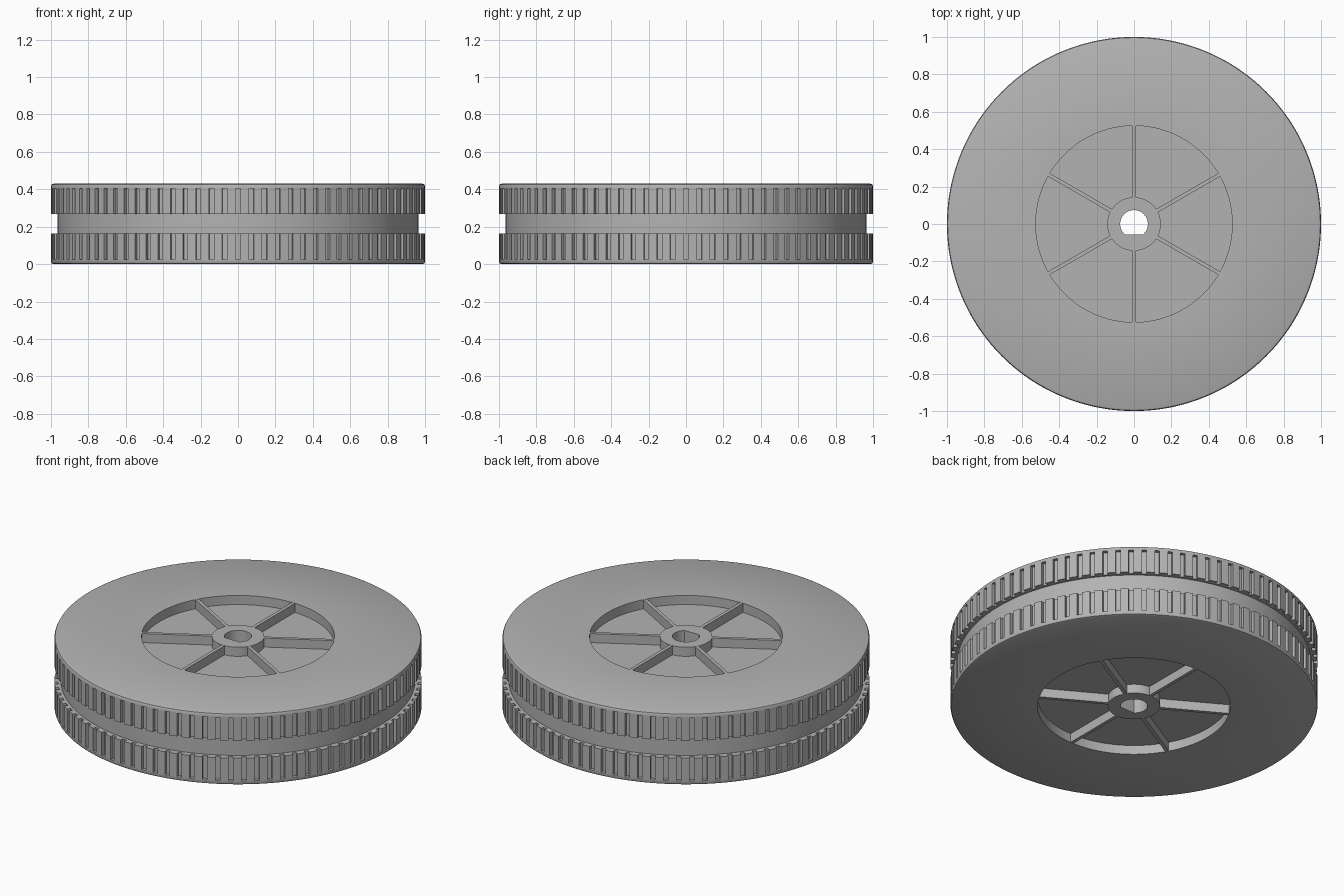
import bpy, bmesh
from math import sin, cos, pi, radians
from mathutils import Matrix

cube = bpy.data.objects.get("Cube")
if cube:
    bpy.data.objects.remove(cube)

HEIGHT, DEPTH = 0.43, 0.055          # wheel thickness, recess depth
RECESS, HUB, BORE, FLAT = 0.525, 0.143, 0.074, 0.056
TEETH, SLOT_W, SLOT_R = 88, 0.026, 0.98

grey = bpy.data.materials.new("plain grey")
grey.use_nodes = True
colour = (0.45, 0.45, 0.45, 1)
grey.diffuse_color = colour
grey.node_tree.nodes["Principled BSDF"].inputs["Base Color"].default_value = colour


def finish(name, bm):
    bmesh.ops.remove_doubles(bm, verts=bm.verts, dist=1e-5)
    bmesh.ops.recalc_face_normals(bm, faces=bm.faces)
    mesh = bpy.data.meshes.new(name)
    bm.to_mesh(mesh)
    bm.free()
    mesh.materials.append(grey)
    obj = bpy.data.objects.new(name, mesh)
    bpy.context.collection.objects.link(obj)
    return obj


def bore_radius(a):
    # Round shaft hole with one flat on the front side
    return min(BORE, FLAT / -sin(a)) if sin(a) < -0.1 else BORE


# Angles round the wheel: each tooth is a land followed by a slot
step = 2 * pi / TEETH
samples = []
for i in range(TEETH):
    a = i * step - pi / 2
    h = SLOT_W / 2
    samples += [(a - h, False), (a - h, True), (a, True), (a + h, True),
                (a + h, False), (a + step / 2, False)]

# Upper half profile, from the groove middle to the bore: (z, land radius, slot radius)
half = [
    (0.267, 0.965, 0.965), (0.267, 1, SLOT_R), (0.405, 1, SLOT_R), (0.405, 1, 1),
    (0.418, 1, 1), (0.426, 0.996, 0.996), (HEIGHT, 0.987, 0.987),
    (HEIGHT, RECESS, RECESS), (HEIGHT - DEPTH, RECESS, RECESS),
    (HEIGHT - DEPTH, HUB, HUB), (HEIGHT, HUB, HUB), (HEIGHT, None, None),
]
profile = half + [(HEIGHT - z, r, s) for z, r, s in reversed(half)]

# Wheel body: a closed lathe with toothed bands
bm = bmesh.new()
rings = []
for z, land, slot in profile:
    ring = []
    for a, in_slot in samples:
        r = bore_radius(a) if land is None else (slot if in_slot else land)
        ring.append(bm.verts.new((r * cos(a), r * sin(a), z)))
    rings.append(ring)
count = len(samples)
for k, ring in enumerate(rings):
    nxt = rings[(k + 1) % len(rings)]
    for j in range(count):
        n = (j + 1) % count
        bm.faces.new((ring[j], ring[n], nxt[n], nxt[j]))
bmesh.ops.remove_doubles(bm, verts=bm.verts, dist=1e-5)
bmesh.ops.dissolve_degenerate(bm, edges=bm.edges, dist=1e-5)
body = finish("wheel_body", bm)

bpy.ops.object.select_all(action='DESELECT')
body.select_set(True)
bpy.context.view_layer.objects.active = body
bpy.ops.object.shade_smooth_by_angle(angle=radians(30))


# Thin spokes bridging hub and rim in both recesses
def spokes(name, z):
    bm = bmesh.new()
    length = RECESS - HUB + 0.008
    for k in range(6):
        m = (Matrix.Rotation(radians(30 + 60 * k), 4, 'Z')
             @ Matrix.Translation(((RECESS + HUB) / 2, 0, z))
             @ Matrix.Diagonal((length, 0.02, DEPTH, 1)))
        bmesh.ops.create_cube(bm, size=1, matrix=m)
    finish(name, bm)


spokes("top_spokes", HEIGHT - DEPTH / 2 - 0.001)
spokes("bottom_spokes", DEPTH / 2 + 0.001)
